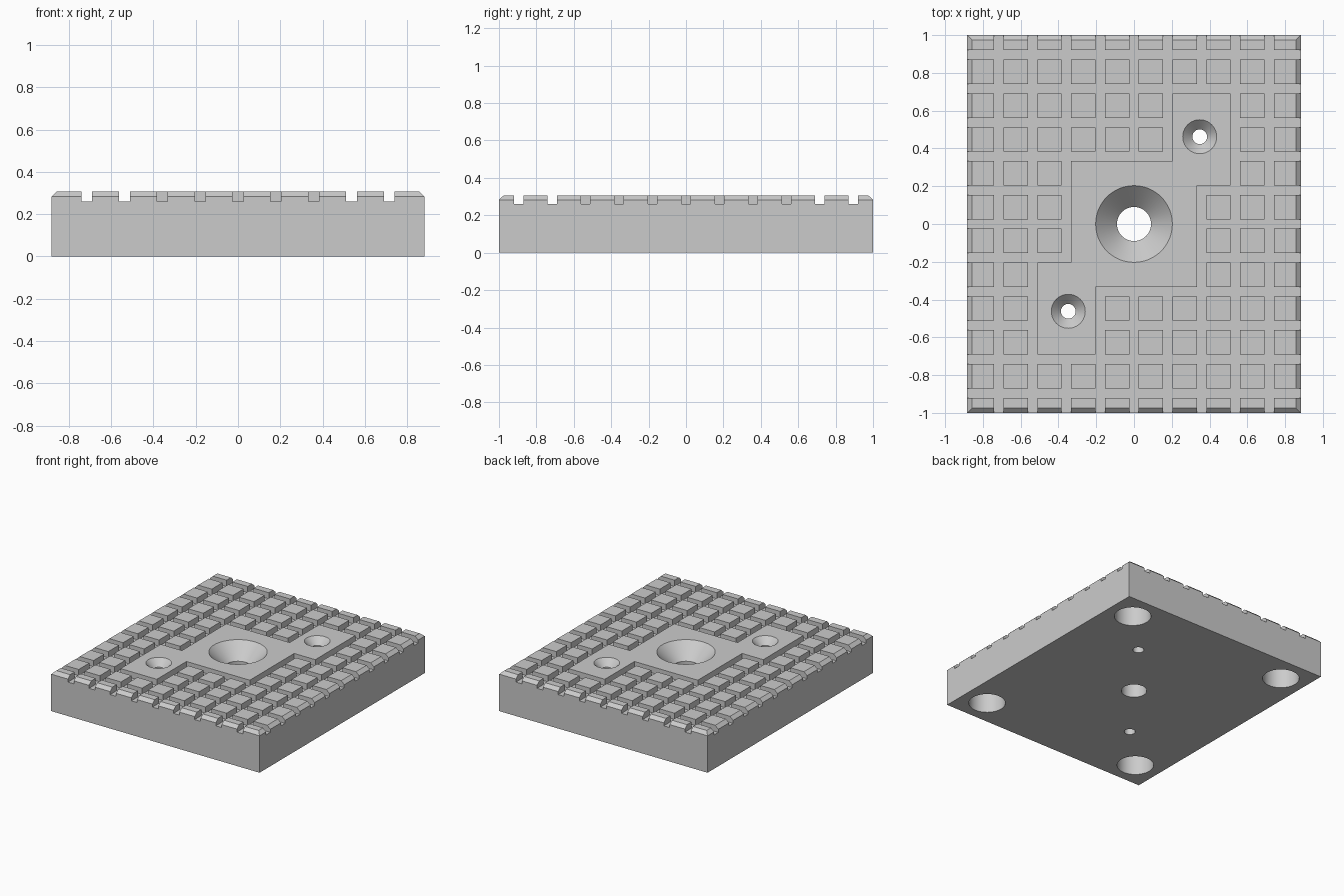
import bpy, bmesh, math
from mathutils import Matrix, Vector

HALF_X, HALF_Y = 0.883, 1.0
FLOOR, SHOULDER, TOP = 0.26, 0.283, 0.307
PITCH, GROOVE, CHAMFER = 0.179, 0.05, 0.026
# raised smooth pad as rectangles: x min, y min, x max, y max
PADS = [(-0.34, -0.34, 0.34, 0.34), (0.19, 0.19, 0.52, 0.70), (-0.52, -0.70, -0.19, -0.19)]

cube = bpy.data.objects.get("Cube")
if cube:
    bpy.data.objects.remove(cube, do_unlink=True)

grey = bpy.data.materials.new("light_grey")
grey.use_nodes = True
colour = (0.6, 0.6, 0.6, 1)
grey.diffuse_color = colour
grey.node_tree.nodes["Principled BSDF"].inputs["Base Color"].default_value = colour


def make_object(name, bm):
    bmesh.ops.recalc_face_normals(bm, faces=bm.faces[:])
    mesh = bpy.data.meshes.new(name)
    bm.to_mesh(mesh)
    bm.free()
    mesh.materials.append(grey)
    obj = bpy.data.objects.new(name, mesh)
    bpy.context.collection.objects.link(obj)
    return obj


def grid_lines(half, count):
    """Edges of the blocks and the grooves between them."""
    lines = [-half]
    for k in range(-count, count + 1):
        lines += [k * PITCH - GROOVE / 2, k * PITCH + GROOVE / 2]
    return lines + [half]


def extrude(bm, faces, height):
    """Extrude faces vertically to a height; return the new cap faces."""
    result = bmesh.ops.extrude_face_region(bm, geom=faces)["geom"]
    bmesh.ops.delete(bm, geom=faces, context='FACES')
    for v in result:
        if isinstance(v, bmesh.types.BMVert):
            v.co.z = height
    return [f for f in result if isinstance(f, bmesh.types.BMFace)]


# Tread block: a sheet of cells at groove level, raised where there are treads
xs, ys = grid_lines(HALF_X, 4), grid_lines(HALF_Y, 5)
bm = bmesh.new()
verts = [[bm.verts.new((x, y, FLOOR)) for y in ys] for x in xs]
raised = []
for i in range(len(xs) - 1):
    for j in range(len(ys) - 1):
        face = bm.faces.new((verts[i][j], verts[i + 1][j], verts[i + 1][j + 1], verts[i][j + 1]))
        c = face.calc_center_median()
        on_pad = any(a < c.x < p and b < c.y < q for a, b, p, q in PADS)
        if on_pad or (i % 2 == 0 and j % 2 == 0):
            raised.append(face)

# Body sides and underside
rim = [e for e in bm.edges if e.is_boundary]
skirt = bmesh.ops.extrude_edge_only(bm, edges=rim)["geom"]
for g in skirt:
    if isinstance(g, bmesh.types.BMVert):
        g.co.z = 0
bmesh.ops.contextual_create(bm, geom=[g for g in skirt if isinstance(g, bmesh.types.BMEdge)])

# Treads with a chamfer along the outer rim
caps = extrude(bm, extrude(bm, raised, SHOULDER), TOP)
for v in {v for f in caps for v in f.verts}:
    v.co.x = max(-HALF_X + CHAMFER, min(HALF_X - CHAMFER, v.co.x))
    v.co.y = max(-HALF_Y + CHAMFER, min(HALF_Y - CHAMFER, v.co.y))
bmesh.ops.dissolve_limit(bm, angle_limit=0.01, verts=bm.verts[:], edges=bm.edges[:])
body = make_object("tread_block", bm)


# Hole cutters: turned profiles of (radius, height)
def turned(bm, profile, x, y, sides=64):
    rings = []
    for r, z in profile:
        rings.append([bm.verts.new((x + r * math.cos(t * math.tau / sides),
                                    y + r * math.sin(t * math.tau / sides), z))
                      for t in range(sides)])
    for low, high in zip(rings, rings[1:]):
        for t in range(sides):
            u = (t + 1) % sides
            bm.faces.new((low[t], low[u], high[u], high[t]))
    bm.faces.new(rings[0][::-1])
    bm.faces.new(rings[-1])


def countersunk(bm, x, y, bore, mouth):
    depth = mouth - bore
    turned(bm, [(bore, -0.1), (bore, TOP - depth), (mouth + 0.05, TOP + 0.05)], x, y)


bm = bmesh.new()
countersunk(bm, 0, 0, 0.09, 0.203)
for s in (-1, 1):
    countersunk(bm, s * 0.348, s * 0.462, 0.039, 0.09)
    for t in (-1, 1):
        turned(bm, [(0.129, -0.1), (0.129, 0.2)], s * 0.683, t * 0.8)
cutter = make_object("hole_cutter", bm)
cutter.hide_render = True

# Cut the holes, then tidy up
mod = body.modifiers.new("holes", 'BOOLEAN')
mod.operation, mod.solver, mod.object = 'DIFFERENCE', 'EXACT', cutter
bpy.ops.object.select_all(action='DESELECT')
body.select_set(True)
bpy.context.view_layer.objects.active = body
bpy.ops.object.modifier_apply(modifier=mod.name)
bpy.data.objects.remove(cutter, do_unlink=True)
bpy.ops.object.shade_smooth_by_angle(angle=math.radians(30))
